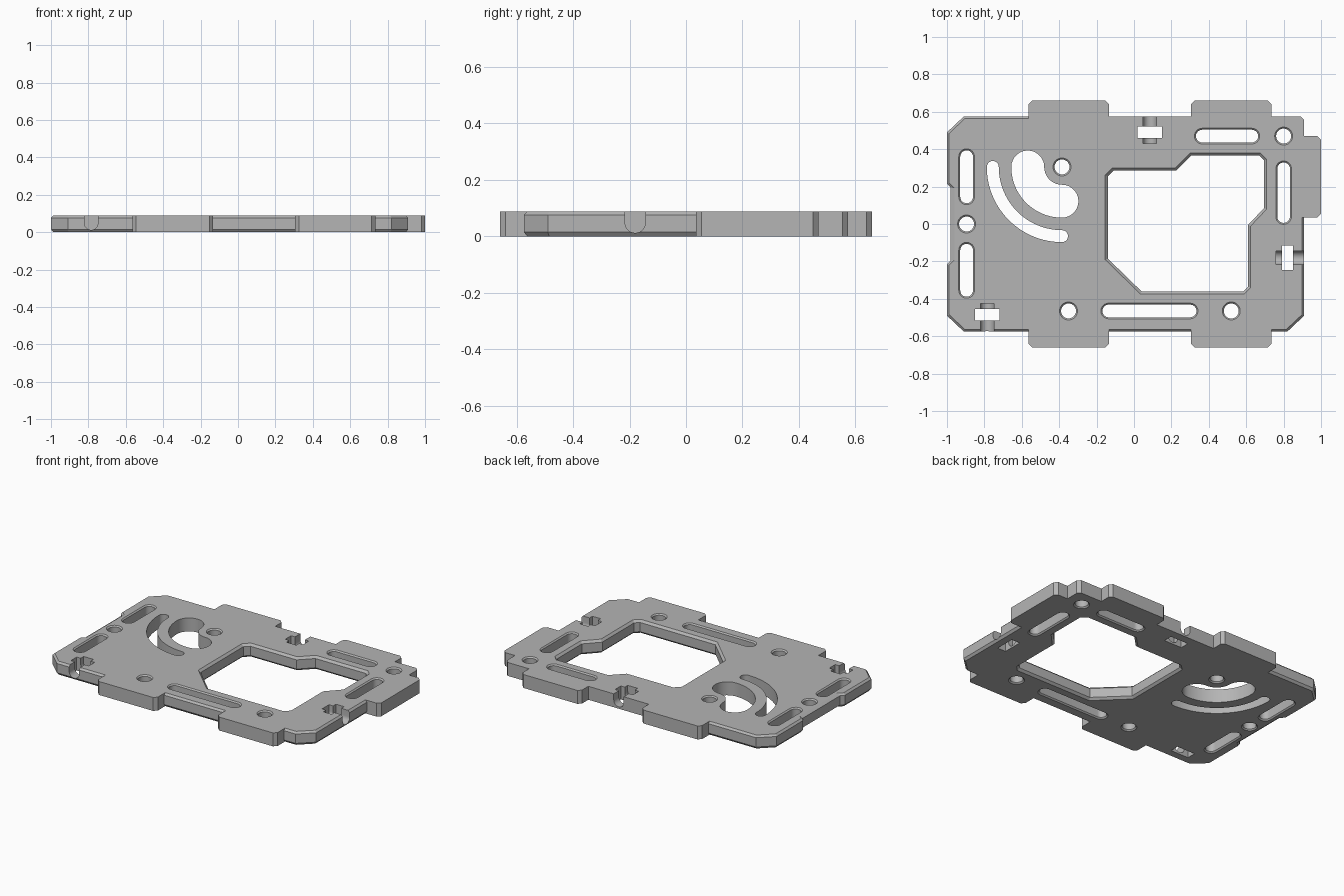
import bpy, bmesh, math
from mathutils import Vector, Matrix

if "Cube" in bpy.data.objects:
    bpy.data.objects.remove(bpy.data.objects["Cube"])

H = 0.088      # plate thickness
C = 0.012      # edge chamfer

grey = bpy.data.materials.new("plain_grey")
grey.diffuse_color = (0.46, 0.46, 0.46, 1)
grey.use_nodes = True
grey.node_tree.nodes["Principled BSDF"].inputs["Base Color"].default_value = grey.diffuse_color


def loft(name, rings):
    """Closed solid through equal-length rings of 3D points."""
    bm = bmesh.new()
    vs = [[bm.verts.new(p) for p in r] for r in rings]
    n = len(vs[0])
    bm.faces.new(list(reversed(vs[0])))
    bm.faces.new(vs[-1])
    for a, b in zip(vs, vs[1:]):
        for i in range(n):
            j = (i + 1) % n
            bm.faces.new((a[i], a[j], b[j], b[i]))
    bmesh.ops.recalc_face_normals(bm, faces=bm.faces)
    me = bpy.data.meshes.new(name)
    bm.to_mesh(me)
    bm.free()
    me.materials.append(grey)
    ob = bpy.data.objects.new(name, me)
    bpy.context.collection.objects.link(ob)
    return ob


def offset(pts, d):
    """Move each edge of a counter-clockwise polygon outward by d[i]."""
    out, n = [], len(pts)
    for i in range(n):
        p0, p, p1 = (Vector(pts[k % n]) for k in (i - 1, i, i + 1))
        e0, e1 = (p - p0).normalized(), (p1 - p).normalized()
        n0, n1 = Vector((e0.y, -e0.x)), Vector((e1.y, -e1.x))
        det = n0.x * n1.y - n0.y * n1.x
        a, b = d[i - 1], d[i]
        if abs(det) < 1e-4:
            out.append(p + n1 * b)
        else:
            out.append(p + Vector(((a * n1.y - b * n0.y) / det,
                                   (b * n0.x - a * n1.x) / det)))
    return out


def at(pts, z):
    return [(p[0], p[1], z) for p in pts]


def cutter(name, pts, c=0.0):
    """Through cutter, flared at both faces by chamfer c."""
    e = 0.02
    if c == 0:
        return loft(name, [at(pts, -e), at(pts, H + e)])
    wide = offset(pts, [c + e] * len(pts))
    return loft(name, [at(wide, -e), at(pts, c), at(pts, H - c), at(wide, H + e)])


def arc(cx, cy, r, a0, a1, n):
    return [(cx + r * math.cos(math.radians(a0 + (a1 - a0) * i / n)),
             cy + r * math.sin(math.radians(a0 + (a1 - a0) * i / n))) for i in range(n + 1)]


def circle(x, y, r):
    return arc(x, y, r, 0, 360, 32)[:-1]


def slot(x0, y0, x1, y1, r):
    """Straight slot between two end centres (x0 < x1 or y0 < y1)."""
    a = math.degrees(math.atan2(y1 - y0, x1 - x0))
    return arc(x1, y1, r, a - 90, a + 90, 12) + arc(x0, y0, r, a + 90, a + 270, 12)


def bent_slot(cx, cy, r, w):
    """Quarter-ring slot with round ends, spanning left to front."""
    return (arc(cx, cy, r + w, 180, 270, 32) + arc(cx, cy - r, w, -90, 90, 14)[1:-1]
            + arc(cx, cy, r - w, 270, 180, 24) + arc(cx - r, cy, w, 0, 180, 14)[1:-1])


# Plate outline: corner x, y and chamfer of the edge that follows
def tab(x0, x1, y, base, s, c_after):
    k = 0.02
    p = [(x0, base, 0), (x0, y - s * k, 0), (x0 + k, y, 0),
         (x1 - k, y, 0), (x1, y - s * k, 0), (x1, base, 0)]
    if s > 0:
        p.reverse()
    p[-1] = (p[-1][0], p[-1][1], c_after)
    return p


B = 0.575
outline = [(-1, 0.49, C), (-1, 0.215, C), (-0.98, 0.195, 0.02), (-0.98, -0.195, C),
           (-1, -0.215, C), (-1, -0.49, C), (-0.91, -B, C)]
outline += tab(-0.565, -0.133, -0.66, -B, -1, C)
outline += tab(0.305, 0.735, -0.66, -B, -1, C)
outline += [(0.82, -B, C), (0.91, -0.49, C), (0.91, 0.035, 0), (0.98, 0.035, 0),
            (1, 0.055, 0), (1, 0.45, 0), (0.98, 0.47, 0), (0.91, 0.47, 0),
            (0.91, 0.555, 0), (0.89, B, 0)]
outline += tab(0.305, 0.735, 0.66, B, 1, 0)
outline += tab(-0.565, -0.133, 0.66, B, 1, C)
outline += [(-0.91, B, C)]
base = [p[:2] for p in outline]
inner = offset(base, [-p[2] for p in outline])
plate = loft("frame_plate", [at(inner, 0), at(base, 0.015), at(base, H - C), at(inner, H)])

cutters = []

# Large window
window = [(-0.14, 0.255), (-0.14, -0.185), (0.04, -0.36), (0.585, -0.36), (0.61, -0.335),
          (0.61, -0.005), (0.695, 0.085), (0.695, 0.34), (0.67, 0.365), (0.305, 0.365),
          (0.225, 0.285), (-0.11, 0.285)]
cutters.append(cutter("window_cutter", window, 0.014))

# Round holes
for x, y in [(-0.895, 0), (-0.385, 0.305), (0.80, 0.47), (-0.35, -0.465), (0.52, -0.465)]:
    cutters.append(cutter("hole_cutter", circle(x, y, 0.04), 0.008))

# Straight slots
for s in [(-0.895, 0.145, -0.895, 0.36), (-0.895, -0.355, -0.895, -0.14),
          (0.80, 0.04, 0.80, 0.295), (0.365, 0.47, 0.63, 0.47), (-0.135, -0.465, 0.30, -0.465)]:
    cutters.append(cutter("slot_cutter", slot(*s, 0.034), 0.008))

# Curved slots around the pivot hole
cutters.append(cutter("narrow_arc_cutter", bent_slot(-0.385, 0.305, 0.37, 0.032)))
cutters.append(cutter("wide_arc_cutter", bent_slot(-0.385, 0.305, 0.183, 0.088)))

# Nut pockets with U-shaped bolt grooves open to the rim
for x, y, turn in [(0.085, 0.49, 0), (0.82, -0.18, -90), (-0.785, -0.485, 180)]:
    rot = Matrix.Translation((x, y, 0)) @ Matrix.Rotation(math.radians(turn), 4, 'Z')
    pocket = cutter("nut_pocket_cutter", [(-0.065, -0.03), (0.065, -0.03), (0.065, 0.03), (-0.065, 0.03)])
    u = [(0.036, H + 0.03)] + arc(0, 0.048, 0.036, 0, -180, 16) + [(-0.036, H + 0.03)]
    groove = loft("bolt_groove_cutter", [[(a, yy, z) for a, z in u] for yy in (-0.06, 0.13)])
    for ob in (pocket, groove):
        ob.data.transform(rot)
        cutters.append(ob)

# Cut everything out of the plate
bpy.context.view_layer.objects.active = plate
plate.select_set(True)
for cut in cutters:
    cut.hide_render = True
    m = plate.modifiers.new("cut", 'BOOLEAN')
    m.operation, m.solver, m.object = 'DIFFERENCE', 'EXACT', cut
    bpy.ops.object.modifier_apply(modifier=m.name)
    bpy.data.objects.remove(cut, do_unlink=True)
bpy.ops.object.shade_smooth_by_angle(angle=math.radians(30))
